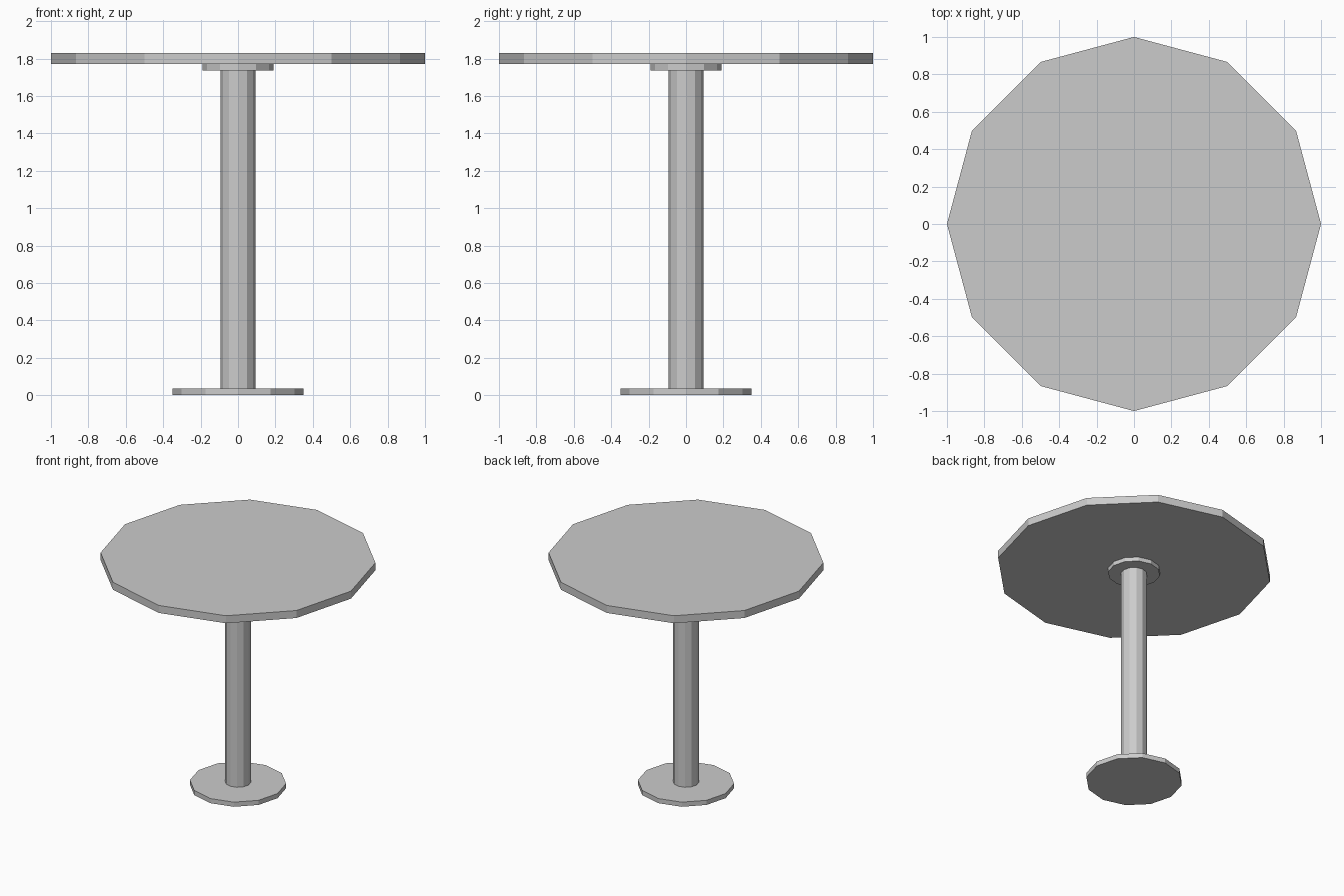
import bpy

if "Cube" in bpy.data.objects:
    bpy.data.objects.remove(bpy.data.objects["Cube"])


def disc(name, radius, z0, z1):
    """Flat-shaded 12-sided cylinder between two heights."""
    bpy.ops.mesh.primitive_cylinder_add(
        vertices=12, radius=radius, depth=z1 - z0, location=(0, 0, (z0 + z1) / 2))
    bpy.context.object.name = name


# Floor plate, column, mounting plate under the top, and the round top
disc("base_plate", 0.35, 0.0, 0.037)
disc("column", 0.094, 0.037, 1.737)
disc("mounting_plate", 0.19, 1.737, 1.77)
disc("table_top", 1.0, 1.77, 1.83)
